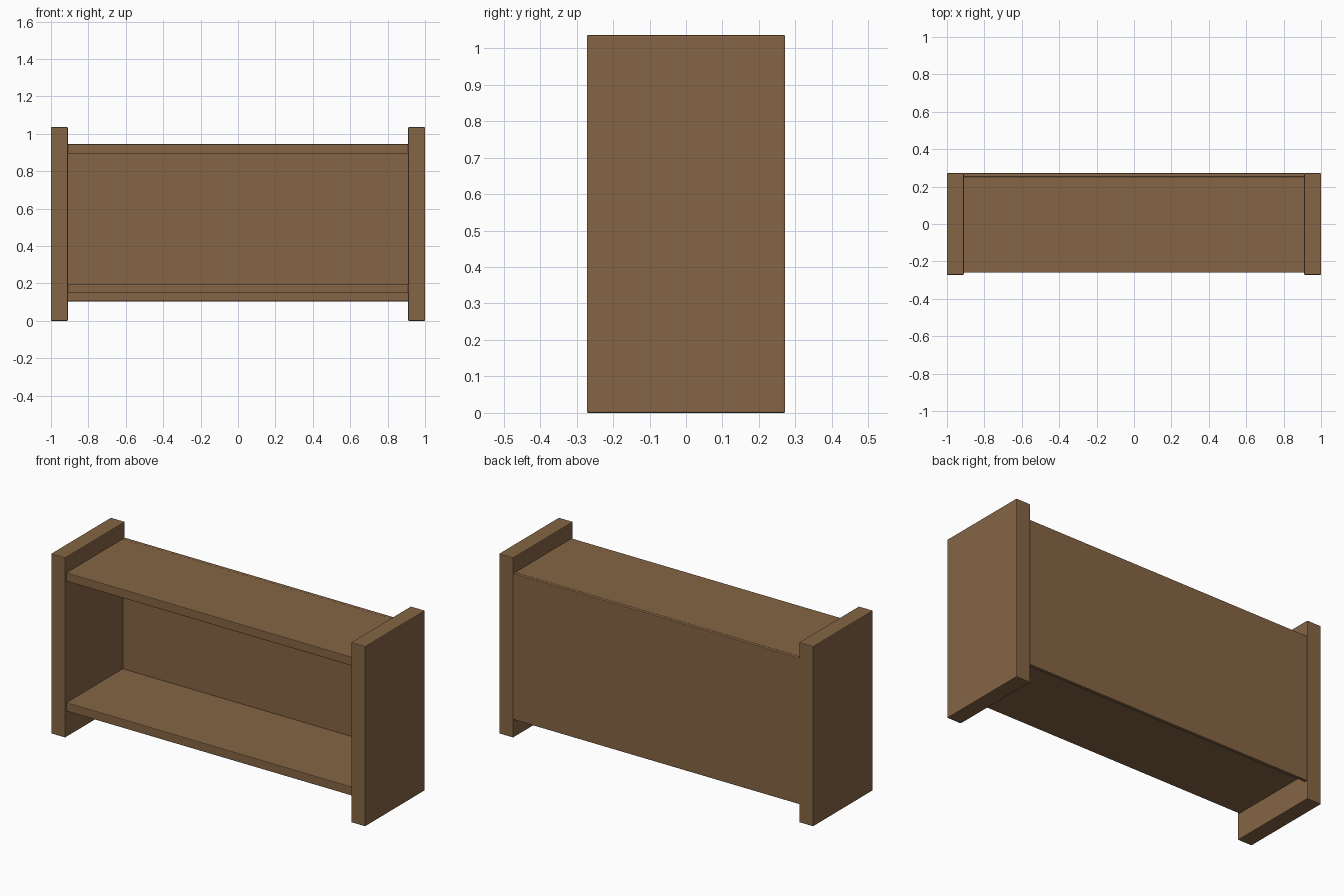
import bpy

if "Cube" in bpy.data.objects:
    bpy.data.objects.remove(bpy.data.objects["Cube"])

# Single brown wood colour
wood = bpy.data.materials.new("brown wood")
wood.diffuse_color = (0.235, 0.130, 0.060, 1.0)
wood.use_nodes = True
wood.node_tree.nodes["Principled BSDF"].inputs["Base Color"].default_value = wood.diffuse_color


def board(name, lo, hi, bevel=0.004):
    """Box between two corners with slightly eased edges."""
    centre = [(a + b) / 2 for a, b in zip(lo, hi)]
    bpy.ops.mesh.primitive_cube_add(size=1, location=centre)
    ob = bpy.context.object
    ob.name = name
    ob.scale = [b - a for a, b in zip(lo, hi)]
    bpy.ops.object.transform_apply(location=False, rotation=False, scale=True)
    ob.data.materials.append(wood)
    mod = ob.modifiers.new("eased edges", "BEVEL")
    mod.width = bevel
    mod.segments = 2
    return ob


# Thick upright side panels
board("left_side", (-1.0, -0.272, 0.0), (-0.91, 0.272, 1.036))
board("right_side", (0.91, -0.272, 0.0), (1.0, 0.272, 1.036))

# Top and bottom shelves between the sides
for name, z in (("top_shelf", 0.895), ("bottom_shelf", 0.148)):
    board(name, (-0.912, -0.26, z), (0.912, 0.253, z + 0.05), 0.003)

# Back panel, reaching a little below the bottom shelf
board("back_panel", (-0.912, 0.252, 0.104), (0.912, 0.272, 0.945))
